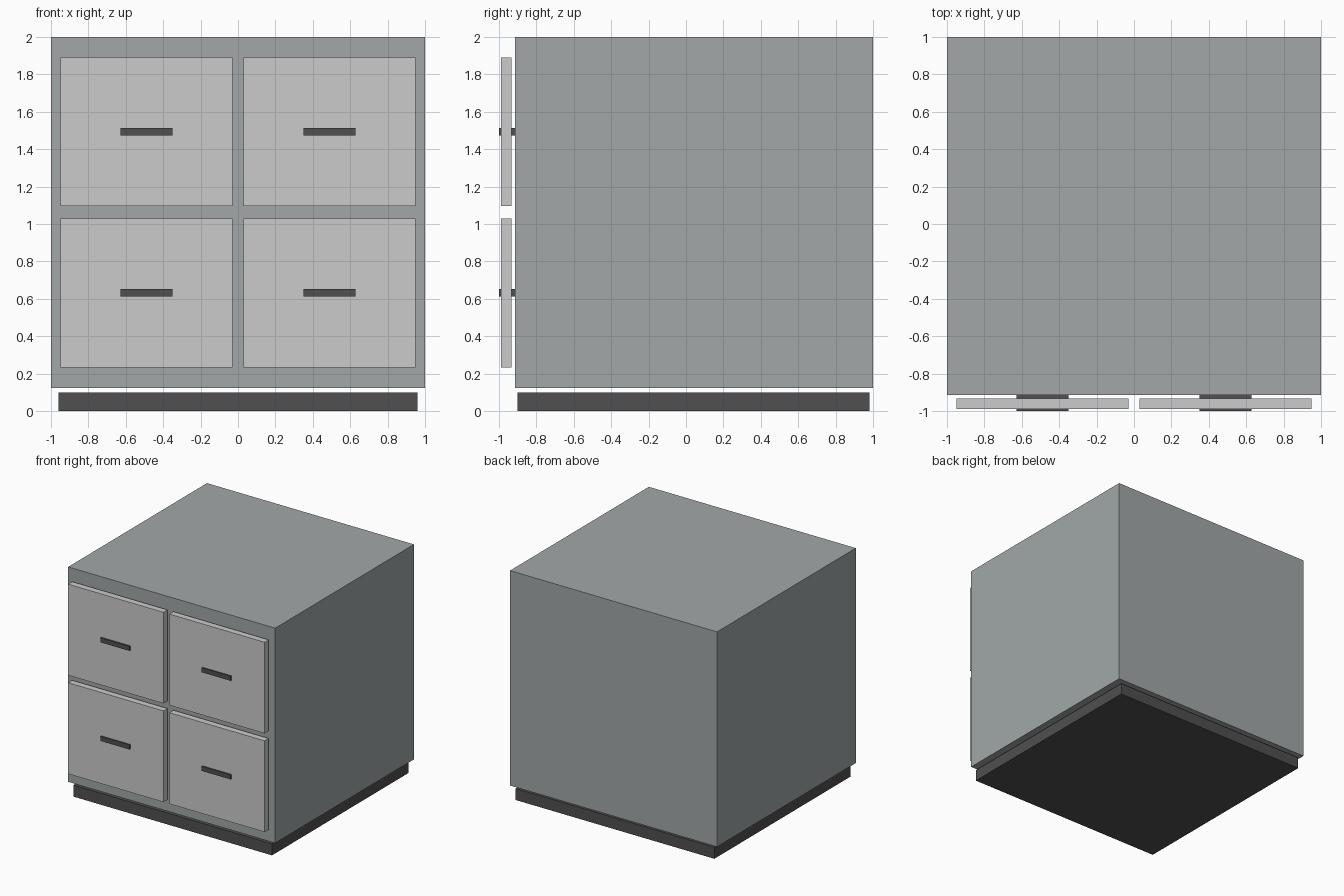
import bpy

if "Cube" in bpy.data.objects:
    bpy.data.objects.remove(bpy.data.objects["Cube"])


def material(name, rgb):
    m = bpy.data.materials.new(name)
    m.diffuse_color = (*rgb, 1)
    m.use_nodes = True
    m.node_tree.nodes["Principled BSDF"].inputs["Base Color"].default_value = m.diffuse_color
    return m


def box(name, x, y, z, mat=None):
    """Box from (min, max) pairs along each axis."""
    spans = (x, y, z)
    bpy.ops.mesh.primitive_cube_add(size=1, location=[(a + b) / 2 for a, b in spans])
    ob = bpy.context.object
    ob.name = name
    ob.scale = [b - a for a, b in spans]
    bpy.ops.object.transform_apply(location=False, rotation=False, scale=True)
    if mat:
        ob.data.materials.append(mat)
    return ob


shell = material("shell_grey", (0.36, 0.39, 0.39))
dark = material("dark_grey", (0.08, 0.08, 0.08))

# Cabinet body and recessed plinth, with a narrow shadow gap between them
box("cabinet_body", (-1, 1), (-0.915, 1), (0.123, 2), shell)
box("plinth", (-0.96, 0.96), (-0.902, 0.98), (0, 0.1), dark)

# Two by two drawer fronts, each with a slim bar handle
for row, z in (("lower", 0.632), ("upper", 1.493)):
    for side, x in (("left", -0.489), ("right", 0.489)):
        box(f"drawer_front_{row}_{side}", (x - 0.46, x + 0.46),
            (-0.988, -0.932), (z - 0.398, z + 0.398))
        box(f"handle_{row}_{side}", (x - 0.14, x + 0.14),
            (-1, -0.915), (z - 0.02, z + 0.02), dark)
